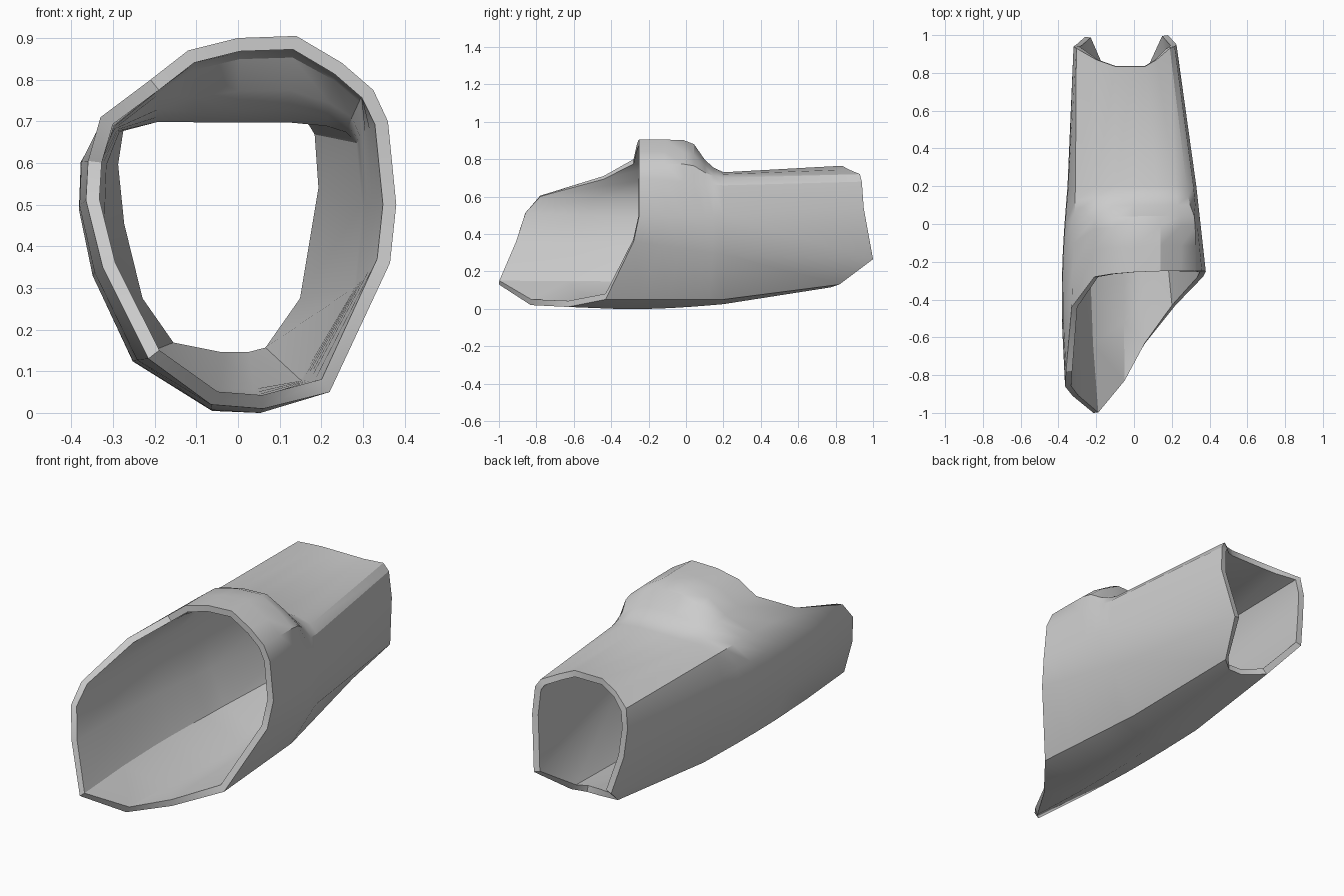
import bpy, bmesh, math

grey = bpy.data.materials.new("plain_grey")
grey.diffuse_color = (0.6, 0.6, 0.6, 1)

# Slanted front opening, clockwise from the top
front_rim = [
    (0.14, -0.25, 0.905), (0.25, -0.25, 0.84), (0.325, -0.25, 0.775),
    (0.36, -0.25, 0.70), (0.38, -0.25, 0.50), (0.365, -0.28, 0.36),
    (0.22, -0.43, 0.05), (0.06, -0.63, 0.01), (-0.065, -0.83, 0.02),
    (-0.215, -1.0, 0.13), (-0.325, -0.91, 0.35), (-0.365, -0.86, 0.51),
    (-0.36, -0.78, 0.605), (-0.33, -0.44, 0.71), (-0.21, -0.28, 0.80),
    (-0.12, -0.265, 0.87), (0.0, -0.255, 0.90)]

# Section just behind the hump, at y = 0.2
mid_section = [
    (0.12, 0.73), (0.22, 0.72), (0.28, 0.70), (0.315, 0.66), (0.33, 0.50),
    (0.31, 0.29), (0.17, 0.05), (0.04, 0.025), (-0.06, 0.025),
    (-0.24, 0.12), (-0.325, 0.31), (-0.352, 0.47), (-0.348, 0.60),
    (-0.31, 0.70), (-0.20, 0.73), (-0.10, 0.73), (0.0, 0.73)]

# Scalloped rear opening
rear_rim = [
    (0.06, 0.835, 0.765), (0.12, 0.87, 0.745), (0.19, 0.93, 0.72),
    (0.215, 0.94, 0.68), (0.225, 0.95, 0.54), (0.18, 1.0, 0.265),
    (0.09, 0.82, 0.13), (0.03, 0.775, 0.115), (-0.05, 0.775, 0.115),
    (-0.18, 0.82, 0.145), (-0.26, 0.99, 0.265), (-0.305, 0.95, 0.45),
    (-0.32, 0.94, 0.60), (-0.305, 0.93, 0.70), (-0.20, 0.87, 0.74),
    (-0.10, 0.835, 0.765), (0.0, 0.835, 0.765)]

HUMP = {0, 1, 2, 14, 15, 16}
LEFT = {9, 10, 11, 12}
BOTTOM = {7, 8}


def between(f, hump_f):
    """Ring between the front rim and the middle section."""
    ring = []
    for i, ((fx, fy, fz), (mx, mz)) in enumerate(zip(front_rim, mid_section)):
        t = hump_f if i in HUMP else f
        bulge = math.sin(math.pi * f)
        x = fx + (mx - fx) * t - (0.024 * bulge if i in LEFT else 0)
        z = fz + (mz - fz) * t - (0.018 * bulge if i in BOTTOM else 0)
        ring.append((x, fy + (0.2 - fy) * f, max(z, 0)))
    return ring


# Tube loft: hump stays high, then drops to the flat rear top
rings = [front_rim, between(0.3, 0.0), between(0.53, 0.02), between(0.65, 0.14),
         between(0.78, 0.62), between(0.88, 0.85),
         [(x, 0.2, z) for x, z in mid_section], rear_rim]
bm = bmesh.new()
loops = [[bm.verts.new(p) for p in ring] for ring in rings]
n = len(front_rim)
for a, b in zip(loops, loops[1:]):
    for i in range(n):
        j = (i + 1) % n
        bm.faces.new((a[i], a[j], b[j], b[i]))
mesh = bpy.data.meshes.new("sleeve_shell")
bm.to_mesh(mesh)
bm.free()
mesh.materials.append(grey)
shell = bpy.data.objects.new("sleeve_shell", mesh)
bpy.context.collection.objects.link(shell)
bpy.context.view_layer.objects.active = shell
shell.select_set(True)

# Wall thickness, inwards
wall = shell.modifiers.new("wall", 'SOLIDIFY')
wall.thickness = 0.032
wall.offset = -1
wall.use_even_offset = True
bpy.ops.object.modifier_apply(modifier=wall.name)
bpy.ops.object.shade_smooth_by_angle(angle=math.radians(32))
